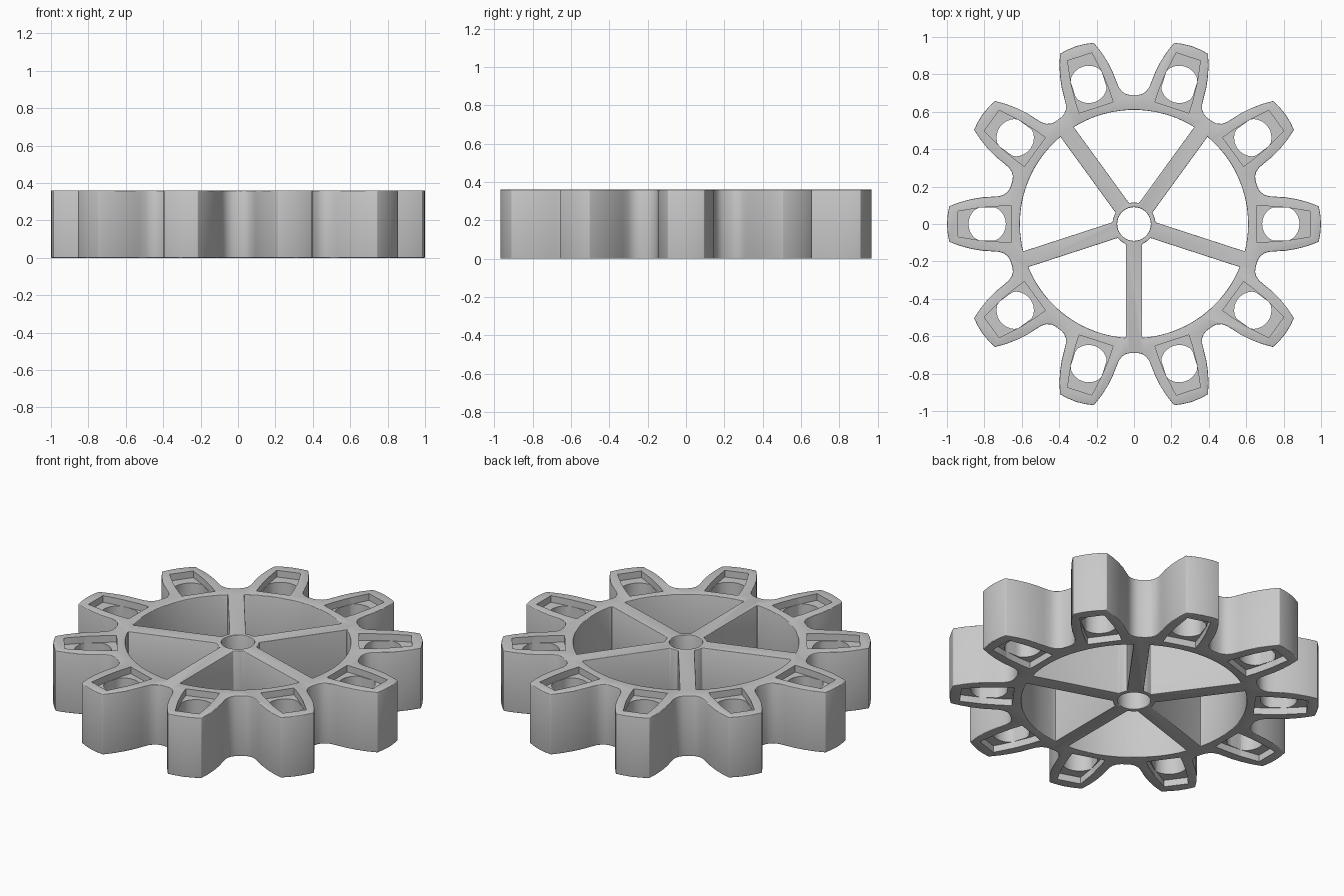
import bpy
import bmesh
from math import sin, cos, asin, pi, radians

HEIGHT = 0.36
TEETH, SPOKES = 10, 5
RIM, HUB, BORE = 0.61, 0.115, 0.09
SPOKE_HALF = 0.044
POCKET_DEPTH = 0.04

cube = bpy.data.objects.get("Cube")
if cube:
    bpy.data.objects.remove(cube, do_unlink=True)

grey = bpy.data.materials.new("plain grey")
grey.use_nodes = True
grey.diffuse_color = (0.58, 0.58, 0.58, 1)
grey.node_tree.nodes["Principled BSDF"].inputs["Base Color"].default_value = grey.diffuse_color


def turn(points, angle):
    c, s = cos(angle), sin(angle)
    return [(x * c - y * s, x * s + y * c) for x, y in points]


def arc(radius, start, end, steps, centre=0):
    return [(centre + radius * cos(start + (end - start) * i / steps),
             radius * sin(start + (end - start) * i / steps)) for i in range(steps + 1)]


def prism(name, outlines, z0, z1):
    """Extrude closed counter-clockwise outlines between two heights."""
    bm = bmesh.new()
    for outline in outlines:
        low = [bm.verts.new((x, y, z0)) for x, y in outline]
        high = [bm.verts.new((x, y, z1)) for x, y in outline]
        bm.faces.new(low[::-1])
        bm.faces.new(high)
        for i in range(len(low)):
            j = (i + 1) % len(low)
            bm.faces.new((low[i], low[j], high[j], high[i]))
    mesh = bpy.data.meshes.new(name)
    bm.to_mesh(mesh)
    bm.free()
    mesh.materials.append(grey)
    obj = bpy.data.objects.new(name, mesh)
    bpy.context.collection.objects.link(obj)
    return obj


def cut(target, cutter):
    cutter.hide_render = True
    mod = target.modifiers.new("cut", 'BOOLEAN')
    mod.operation, mod.solver, mod.object = 'DIFFERENCE', 'EXACT', cutter
    bpy.ops.object.modifier_apply(modifier=mod.name)
    bpy.data.objects.remove(cutter, do_unlink=True)


def spread(outline, count, offset=0):
    return [turn(outline, offset + 2 * pi * i / count) for i in range(count)]


# Toothed outline: one half tooth, mirrored and repeated
half = [(1.0, 0), (0.996, 0.05), (0.988, 0.095), (0.93, 0.117), (0.87, 0.133),
        (0.81, 0.143), (0.76, 0.146), (0.72, 0.149), (0.694, 0.158),
        (0.675, 0.173), (0.663, 0.192), (0.656, 0.213)]
tooth = [(x, -y) for x, y in half[:0:-1]] + half[:-1]
outline = [p for t in spread(tooth, TEETH) for p in t]
wheel = prism("gear_wheel", [outline], 0, HEIGHT)
bpy.context.view_layer.objects.active = wheel
wheel.select_set(True)

# Openings between the spokes
rim_angle = pi / SPOKES - asin(SPOKE_HALF / RIM)
hub_angle = pi / SPOKES - asin(SPOKE_HALF / HUB)
opening = arc(RIM, -rim_angle, rim_angle, 20) + arc(HUB, hub_angle, -hub_angle, 4)
cut(wheel, prism("opening_cutter", spread(opening, SPOKES, radians(18)), -0.1, HEIGHT + 0.1))

# Axle bore
cut(wheel, prism("bore_cutter", [arc(BORE, 0, 2 * pi, 40)[:-1]], -0.1, HEIGHT + 0.1))

# Rounded rims on all top and bottom edges
bevel = wheel.modifiers.new("soft_edges", 'BEVEL')
bevel.width, bevel.segments = 0.012, 3
bevel.limit_method, bevel.angle_limit = 'ANGLE', radians(50)
bpy.ops.object.modifier_apply(modifier=bevel.name)

# Shallow pockets on both sides of each tooth
side = [(0.655, 0.095), (0.72, 0.095), (0.82, 0.088), (0.94, 0.068)]
pocket = [(x, -y) for x, y in side] + side[::-1]
for z0, z1 in ((HEIGHT - POCKET_DEPTH, HEIGHT + 0.1), (-0.1, POCKET_DEPTH)):
    cut(wheel, prism("pocket_cutter", spread(pocket, TEETH), z0, z1))

# Round holes through the pocket floors
hole = arc(0.1, 0, 2 * pi, 28, 0.785)[:-1]
hole = [(x, max(-0.087, min(0.087, y))) for x, y in hole]
cut(wheel, prism("hole_cutter", spread(hole, TEETH), -0.1, HEIGHT + 0.1))

bpy.ops.object.shade_smooth_by_angle(angle=radians(30))
